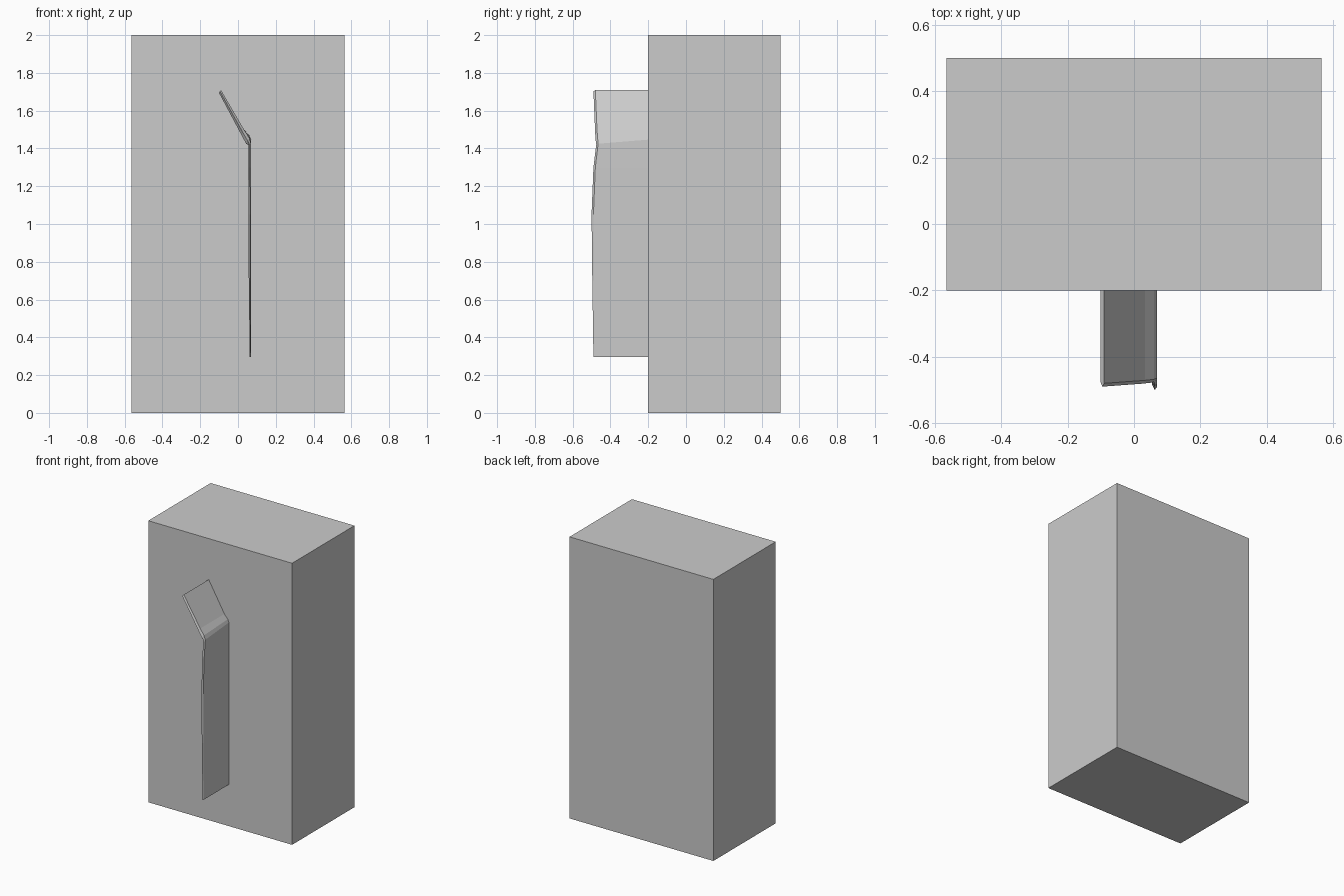
import bpy, bmesh

if "Cube" in bpy.data.objects:
    bpy.data.objects.remove(bpy.data.objects["Cube"])


def make_object(name, bm):
    bmesh.ops.recalc_face_normals(bm, faces=bm.faces)
    mesh = bpy.data.meshes.new(name)
    bm.to_mesh(mesh)
    bm.free()
    obj = bpy.data.objects.new(name, mesh)
    bpy.context.collection.objects.link(obj)
    return obj


# Main block
bm = bmesh.new()
bmesh.ops.create_cube(bm, size=1)
for v in bm.verts:
    v.co.x *= 1.13
    v.co.y = v.co.y * 0.7 + 0.15
    v.co.z = v.co.z * 2 + 1
make_object("main_block", bm)

# Bent fin: (left x, left z, right x, right z, front y, rise of the back edge)
BACK = -0.195
sections = [
    (0.062, 0.295, 0.068, 0.295, -0.490, 0.0),
    (0.057, 0.70, 0.069, 0.70, -0.496, 0.0),
    (0.055, 1.05, 0.070, 1.05, -0.500, 0.0),
    (0.054, 1.30, 0.070, 1.30, -0.490, 0.0),
    (0.052, 1.42, 0.069, 1.425, -0.475, 0.022),
    (0.043, 1.425, 0.060, 1.455, -0.478, 0.012),
    (0.020, 1.468, 0.033, 1.498, -0.481, 0.0),
    (-0.101, 1.695, -0.090, 1.709, -0.490, 0.0),
]
bm = bmesh.new()
rings = []
for xl, zl, xr, zr, front, rise in sections:
    rings.append([bm.verts.new(p) for p in (
        (xl, BACK, zl + rise),
        (xl, front + 0.015, zl),
        ((xl + xr) / 2, front, (zl + zr) / 2),
        (xr, front + 0.010, zr),
        (xr, BACK, zr + rise))])
for a, b in zip(rings, rings[1:]):
    for i in range(5):
        j = (i + 1) % 5
        bm.faces.new((a[i], a[j], b[j], b[i]))
bm.faces.new(rings[0])
bm.faces.new(rings[-1])
make_object("bent_fin", bm)
